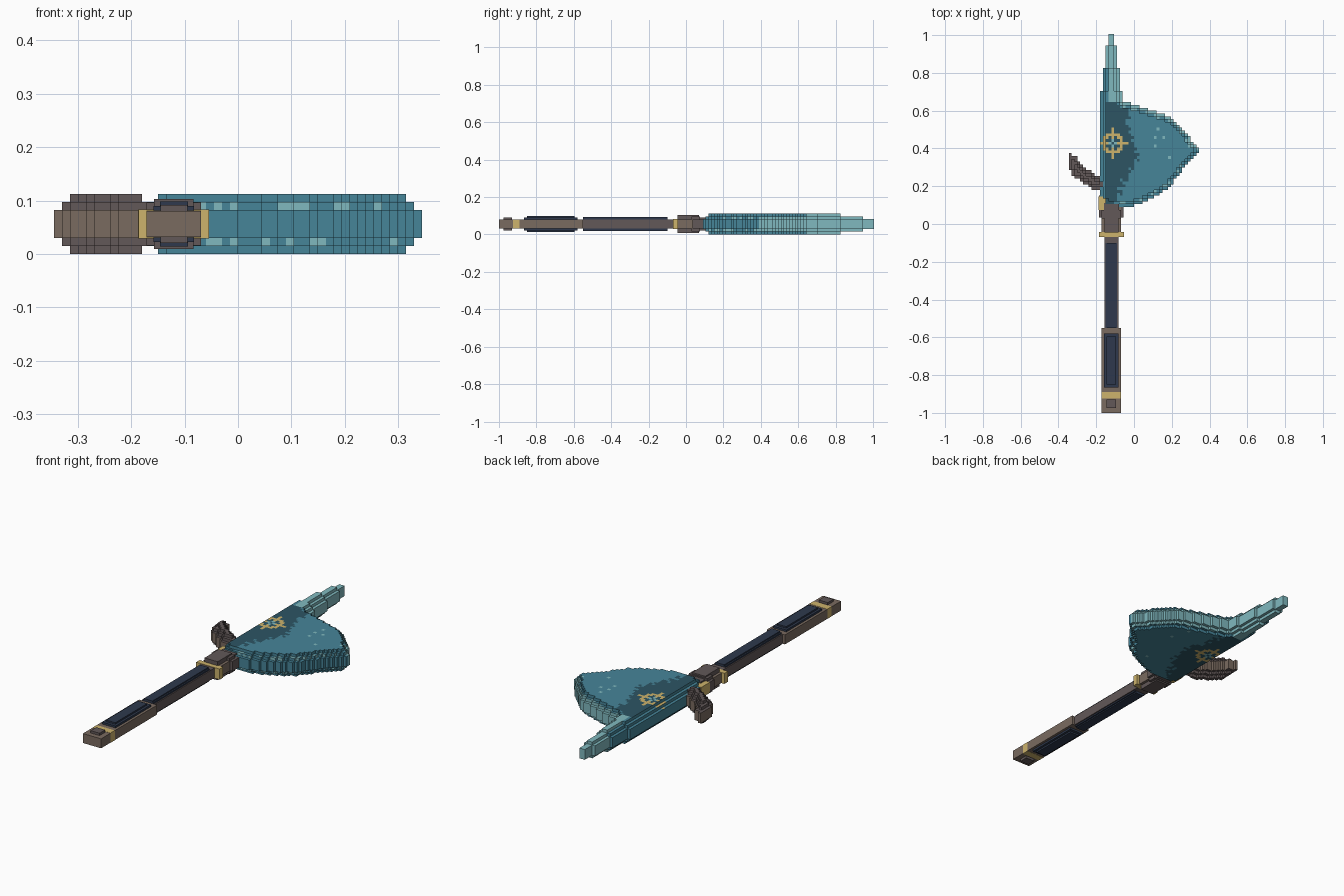
import bpy, bmesh, math, random
from mathutils import Vector

random.seed(4)
if bpy.data.objects.get("Cube"):
    bpy.data.objects.remove(bpy.data.objects["Cube"])

S = 0.015          # voxel size
CX, CZ = -0.12, 0.056   # axis of the haft
HALF = {1: 0.026, 2: 0.041, 3: 0.056}   # half thickness by distance from outline


def linear(c):
    return c / 12.92 if c <= 0.04045 else ((c + 0.055) / 1.055) ** 2.4


def material(name, hexa):
    rgb = [linear(int(hexa[i:i + 2], 16) / 255) for i in (0, 2, 4)] + [1]
    m = bpy.data.materials.new(name)
    m.use_nodes = True
    m.diffuse_color = rgb
    bsdf = m.node_tree.nodes["Principled BSDF"]
    bsdf.inputs["Base Color"].default_value = rgb
    bsdf.inputs["Roughness"].default_value = 0.8
    return m


TEAL = material("mid teal", "468599")
DARK = material("dark teal", "2D5564")
PALE = material("pale teal", "80B9BF")
NAVY = material("navy", "2E394D")
UMBER = material("dark brown", "625858")
BROWN = material("brown", "7A6B60")
GOLD = material("gold", "CDB36C")


def finish(name, bm, mats):
    bmesh.ops.remove_doubles(bm, verts=bm.verts, dist=0.0005)
    bmesh.ops.recalc_face_normals(bm, faces=bm.faces)
    me = bpy.data.meshes.new(name)
    bm.to_mesh(me)
    bm.free()
    for m in mats:
        me.materials.append(m)
    ob = bpy.data.objects.new(name, me)
    bpy.context.collection.objects.link(ob)
    return ob


def block(name, half_w, y0, y1, half_h, mat, cx=CX):
    """Box lying along the haft."""
    bm = bmesh.new()
    bmesh.ops.create_cube(bm, size=1)
    for v in bm.verts:
        v.co = (cx + v.co.x * 2 * half_w, (y0 + y1) / 2 + v.co.y * (y1 - y0),
                CZ + v.co.z * 2 * half_h)
    return finish(name, bm, [mat])


def voxel_plate(name, cells, mats, colour):
    """Stepped plate: cells further from the outline are thicker."""
    ring, left, depth = {}, set(cells), 1
    sides = [(1, 0), (-1, 0), (0, 1), (0, -1)]
    while left:
        edge = {c for c in left if any((c[0] + a, c[1] + b) not in left for a, b in sides)}
        if depth == 3:
            edge = set(left)
        ring.update({c: depth for c in edge})
        left -= edge
        depth += 1
    bm = bmesh.new()

    def quad(points, mat):
        f = bm.faces.new([bm.verts.new(p) for p in points])
        f.material_index = mat

    for (i, j), d in ring.items():
        x, y, h = CX + i * S, j * S, HALF[d]
        mx, my = x + S / 2, y + S / 2
        for s in (1, -1):
            z = CZ + s * h
            quad([(x, y, z), (x + S, y, z), (x + S, y + S, z), (x, y + S, z)],
                 colour(mx, my, d, 0, 0))
        for a, b in sides:
            nd = ring.get((i + a, j + b), 0)
            if nd >= d:
                continue
            p = Vector((mx + a * S / 2, my + b * S / 2, CZ))
            t = Vector((b, a, 0)) * S / 2
            low = HALF.get(nd, 0)
            for s in (1, -1):
                u, v = Vector((0, 0, s * low)), Vector((0, 0, s * h))
                quad([p - t + u, p + t + u, p + t + v, p - t + v],
                     colour(mx, my, d, a, b))
    return finish(name, bm, mats)


def lerp(points, y):
    for (y0, x0), (y1, x1) in zip(points, points[1:]):
        if y0 <= y <= y1:
            return x0 + (x1 - x0) * (y - y0) / (y1 - y0)
    return points[-1][1] if y > points[-1][0] else points[0][1]


# Axe head: curved blade on the left, stepped spike at the end
EDGE = [(0.09, -0.03), (0.11, 0.045), (0.15, 0.12), (0.2, 0.19), (0.28, 0.25),
        (0.34, 0.295), (0.385, 0.35), (0.475, 0.28), (0.54, 0.225), (0.58, 0.16),
        (0.62, 0.03), (0.65, -0.06)]
DUSK = [(0.09, -0.11), (0.2, -0.06), (0.3, -0.01), (0.4, 0.02), (0.5, -0.02),
        (0.62, -0.05), (0.68, -0.1)]
SPIKE = [(0.7, 4), (0.82, 3), (0.94, 2), (1.0, 1)]

head = set()
for j in range(6, 67):
    y = (j + 0.5) * S
    steps = next((n for top, n in SPIKE if y < top), 1)
    lo = -2 if y < 0.11 else -3 if y < 0.13 else -steps
    hi = round((lerp(EDGE, y) - CX) / S) if y < 0.65 else steps
    head.update((i, j) for i in range(lo, hi))


def head_colour(x, y, d, a, b):
    rx, ry = x + 0.1125, y - 0.4275          # rosette on the cheek
    r = math.hypot(rx, ry)
    on_top = a == 0 and b == 0
    if on_top and r < 0.08:
        axis = min(abs(rx), abs(ry)) < S * 0.6
        if r < S * 0.5:
            return 1
        if r < S * 1.6:
            return 2 if axis else 1
        if axis or 0.035 < r < 0.055:
            return 3
    if y > 0.65:                              # spike
        return 2 if y > 0.82 or x > -0.14 else 0
    if d < 3 and x > -0.07:                   # cutting edge
        if y > 0.385 and (b > 0 or a > 0 or d == 1):
            return 2
        return 2 if d == 2 and random.random() < 0.35 else 0
    if x < -0.155:
        return 0
    if on_top and x < lerp(DUSK, y) + random.uniform(-0.025, 0.025):
        return 1
    return 2 if on_top and x > 0.1 and random.random() < 0.03 else 0


voxel_plate("axe_head", head, [TEAL, DARK, PALE, GOLD], head_colour)

# Curved hook on the back of the head
PATH = [(-0.13, 0.21), (-0.2, 0.215), (-0.25, 0.25), (-0.3, 0.285),
        (-0.325, 0.32), (-0.342, 0.37)]
hook = set()
for (x0, y0), (x1, y1) in zip(PATH, PATH[1:]):
    for k in range(9):
        t = k / 8
        px, py = x0 + (x1 - x0) * t, y0 + (y1 - y0) * t
        w = 0.029 if py < 0.33 else 0.016
        for i in range(-16, 1):
            for j in range(11, 25):
                x, y = CX + (i + 0.5) * S, (j + 0.5) * S
                if abs(x - px) < w * 0.8 and abs(y - py) < w and x > -0.35:
                    hook.add((i, j))
voxel_plate("back_hook", hook, [UMBER, BROWN],
            lambda x, y, d, a, b: 1 if d == 1 and (a or b) else 0)

# Collar joining haft and head
block("collar", 0.051, -0.045, 0.13, 0.025, BROWN)
block("collar_core", 0.037, -0.045, 0.07, 0.047, UMBER)
block("collar_cheek", 0.051, 0.03, 0.075, 0.04, UMBER)
block("collar_shoulder", 0.064, 0.035, 0.15, 0.025, UMBER)
block("collar_throat", 0.04, 0.07, 0.11, 0.034, UMBER)
block("collar_clasp", 0.023, 0.075, 0.145, 0.027, GOLD, CX - 0.044)
block("collar_band", 0.066, -0.07, -0.042, 0.027, GOLD)
block("collar_seat", 0.037, -0.1, -0.068, 0.025, UMBER)

# Haft with navy wrap
block("haft_core", 0.037, -0.55, -0.09, 0.024, UMBER)
block("haft_wrap", 0.024, -0.55, -0.1, 0.037, NAVY)
block("haft_wrap_side", 0.031, -0.55, -0.1, 0.031, NAVY)

# Grip
block("grip_frame", 0.051, -0.89, -0.55, 0.024, BROWN)
block("grip_wrap", 0.038, -0.865, -0.58, 0.034, NAVY)
block("grip_pad", 0.026, -0.85, -0.595, 0.042, NAVY)

# Pommel
block("pommel_band", 0.051, -0.925, -0.89, 0.025, GOLD)
block("pommel", 0.051, -1.0, -0.925, 0.024, BROWN)
block("pommel_boss", 0.025, -0.975, -0.93, 0.036, UMBER)
